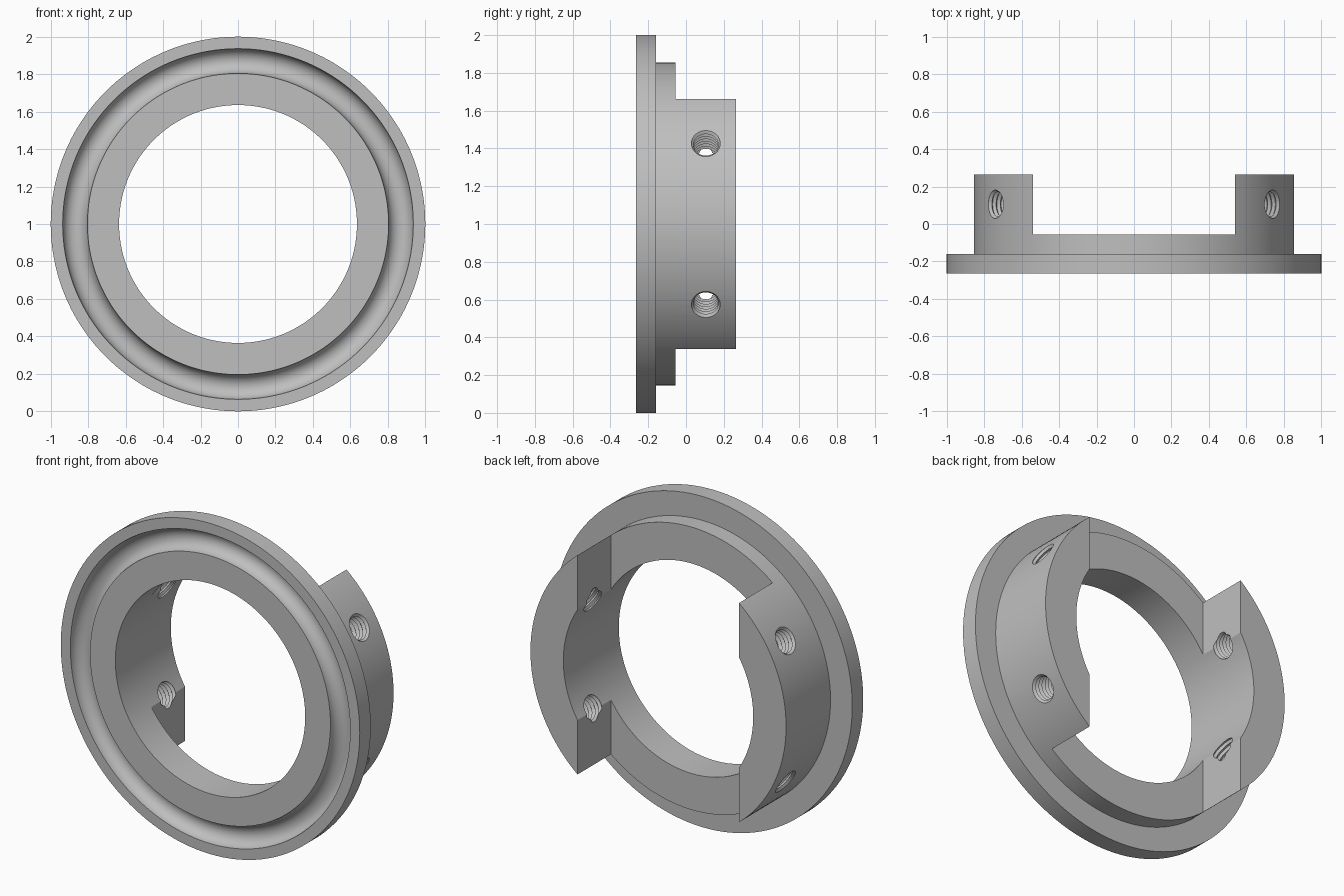
import bpy, bmesh, math
from mathutils import Matrix, Vector

if "Cube" in bpy.data.objects:
    bpy.data.objects.remove(bpy.data.objects["Cube"])

CENTRE = Vector((0, 0, 1))
metal = bpy.data.materials.new("plain grey")
metal.use_nodes = True
grey = (0.52, 0.52, 0.52, 1)
metal.diffuse_color = grey
metal.node_tree.nodes["Principled BSDF"].inputs["Base Color"].default_value = grey


def lathe(name, profile, steps, closed):
    """Revolve (radius, y) points about the y axis."""
    bm = bmesh.new()
    verts = [bm.verts.new((r, y, 0)) for r, y in profile]
    edges = [bm.edges.new(pair) for pair in zip(verts, verts[1:])]
    if closed:
        edges.append(bm.edges.new((verts[-1], verts[0])))
    bmesh.ops.spin(bm, geom=verts + edges, cent=(0, 0, 0), axis=(0, 1, 0),
                   angle=2 * math.pi, steps=steps)
    bmesh.ops.remove_doubles(bm, verts=bm.verts[:], dist=1e-5)
    bmesh.ops.recalc_face_normals(bm, faces=bm.faces[:])
    mesh = bpy.data.meshes.new(name)
    bm.to_mesh(mesh)
    bm.free()
    mesh.materials.append(metal)
    obj = bpy.data.objects.new(name, mesh)
    bpy.context.collection.objects.link(obj)
    return obj


def cut(target, cutter):
    cutter.hide_render = True
    bpy.context.view_layer.objects.active = target
    mod = target.modifiers.new("cut", "BOOLEAN")
    mod.operation = "DIFFERENCE"
    mod.solver = "EXACT"
    mod.object = cutter
    bpy.ops.object.modifier_apply(modifier=mod.name)
    bpy.data.objects.remove(cutter)


# Flange with a round front groove, and a full-height collar behind it
FRONT, BACK, STEP = -0.265, 0.265, -0.055
groove = [(0.87 - 0.066 * math.cos(math.pi * i / 16),
           FRONT + 0.066 * math.sin(math.pi * i / 16)) for i in range(17)]
profile = [(0.635, FRONT)] + groove + [
    (1, FRONT), (1, -0.16), (0.855, -0.16), (0.855, BACK), (0.635, BACK)]
body = lathe("flanged_collar", profile, 144, True)
body.location = CENTRE

# Wide slot that leaves two lugs at the back
bpy.ops.mesh.primitive_cube_add(size=1, location=(0, STEP + 0.5, 1))
slot = bpy.context.object
slot.name = "slot_cutter"
slot.scale = (1.08, 1, 3)
cut(body, slot)

# Four radial threaded holes
PITCH, START, TURNS = 0.026, 0.5, 17
thread = [(0, START)]
for i in range(TURNS):
    thread += [(0.066, START + i * PITCH), (0.08, START + (i + 0.5) * PITCH)]
thread += [(0.066, START + TURNS * PITCH), (0, START + TURNS * PITCH)]
for degrees in (30, 150, 210, 330):
    a = math.radians(degrees)
    hole = lathe("thread_cutter", thread, 32, False)
    aim = Vector((0, 1, 0)).rotation_difference(Vector((math.cos(a), 0, math.sin(a))))
    hole.matrix_world = Matrix.Translation((0, 0.105, 1)) @ aim.to_matrix().to_4x4()
    bpy.context.view_layer.update()
    cut(body, hole)

# Smooth curved walls, keep machined edges sharp
bpy.ops.object.select_all(action="DESELECT")
body.select_set(True)
bpy.context.view_layer.objects.active = body
bpy.ops.object.shade_smooth_by_angle(angle=math.radians(30))
